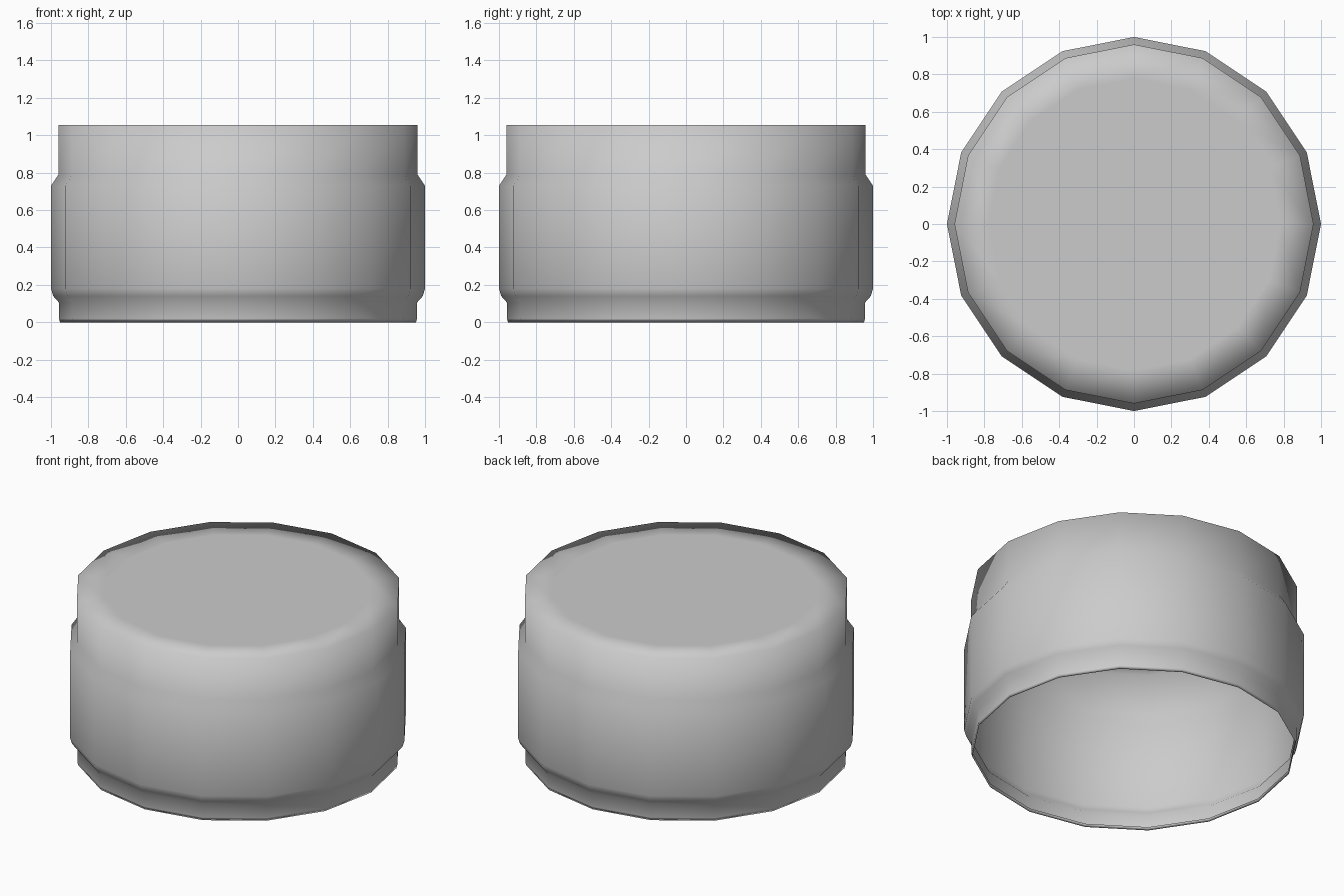
import bpy, bmesh, math

if "Cube" in bpy.data.objects:
    bpy.data.objects.remove(bpy.data.objects["Cube"])

SIDES = 16
# Profile (radius, height) from the bottom lip to the top face
PROFILE = [(0.948, 0.02), (0.952, 0.0), (0.957, 0.02), (0.957, 0.105),
           (0.988, 0.14), (1.0, 0.18), (1.0, 0.73), (0.96, 0.79),
           (0.96, 1.055), (0.78, 1.055)]

bm = bmesh.new()
rings = [[bm.verts.new((r * math.cos(2 * math.pi * i / SIDES),
                        r * math.sin(2 * math.pi * i / SIDES), z))
          for i in range(SIDES)] for r, z in PROFILE]

# Side wall, open underneath
for a, b in zip(rings, rings[1:]):
    for i in range(SIDES):
        j = (i + 1) % SIDES
        bm.faces.new((a[i], a[j], b[j], b[i]))
# Flat top
bm.faces.new(rings[-1])

for f in bm.faces:
    f.smooth = True
mesh = bpy.data.meshes.new("round_cap")
bm.to_mesh(mesh)
bm.free()
cap = bpy.data.objects.new("round_cap", mesh)
bpy.context.collection.objects.link(cap)
